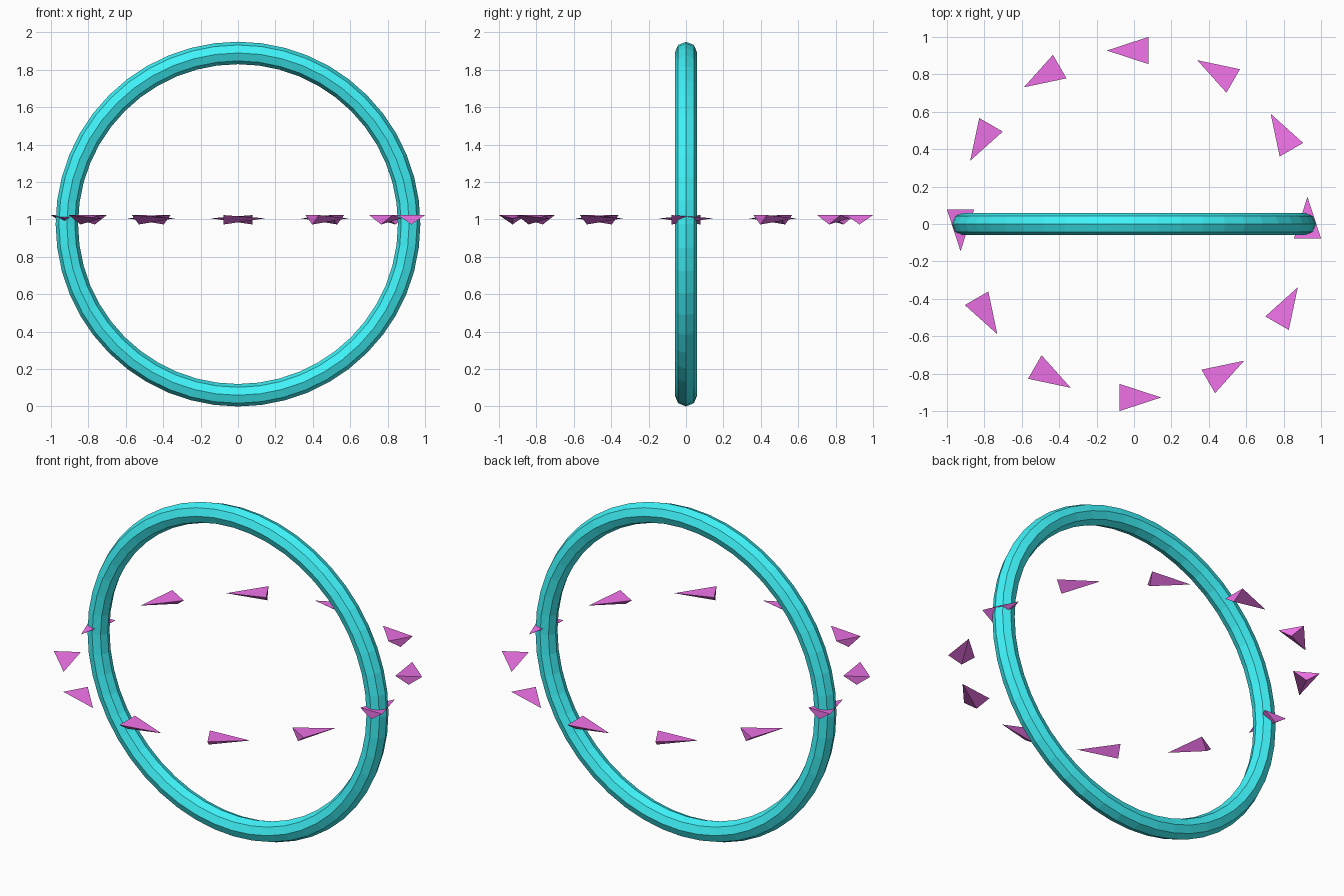
import bpy
import bmesh
from math import pi, cos, sin, radians
from mathutils import Matrix

if "Cube" in bpy.data.objects:
    bpy.data.objects.remove(bpy.data.objects["Cube"])


def material(name, color):
    m = bpy.data.materials.new(name)
    m.diffuse_color = color
    m.use_nodes = True
    m.node_tree.nodes["Principled BSDF"].inputs["Base Color"].default_value = m.diffuse_color
    return m


cyan = material("cyan", (0.05, 0.9, 0.95, 1))
magenta = material("magenta", (0.87, 0.17, 0.81, 1))

# Upright ring with an eight-sided tube
MAJOR, TUBE = 0.915, 0.06
bpy.ops.mesh.primitive_torus_add(major_segments=48, minor_segments=8,
                                 major_radius=MAJOR, minor_radius=TUBE,
                                 location=(0, 0, MAJOR + TUBE),
                                 rotation=(pi / 2, 0, 0))
ring = bpy.context.object
ring.name = "ring"
ring.data.materials.append(cyan)

# Arrowhead: flattened three-sided pyramid pointing along +y, flat side up
R, LOW, HIGH = 0.0837, -0.033, 0.017
bm = bmesh.new()
left = bm.verts.new((-R * sin(pi / 3), -0.077, HIGH))
right = bm.verts.new((R * sin(pi / 3), -0.077, HIGH))
keel = bm.verts.new((0, -0.077, LOW))
tip = bm.verts.new((0, 0.145, 0))
for tri in ((left, right, keel), (left, right, tip),
            (right, keel, tip), (keel, left, tip)):
    bm.faces.new(tri)
bmesh.ops.recalc_face_normals(bm, faces=bm.faces)
arrow_mesh = bpy.data.meshes.new("arrowhead")
bm.to_mesh(arrow_mesh)
bm.free()
arrow_mesh.materials.append(magenta)

# Twelve arrowheads circling counter-clockwise at mid height
for i in range(12):
    a = radians(30 * i)
    arrow = bpy.data.objects.new(f"arrowhead_{i + 1}", arrow_mesh)
    arrow.location = (0.9275 * cos(a), 0.9275 * sin(a), 1.006)
    arrow.rotation_euler = (0, 0, a)
    bpy.context.collection.objects.link(arrow)
